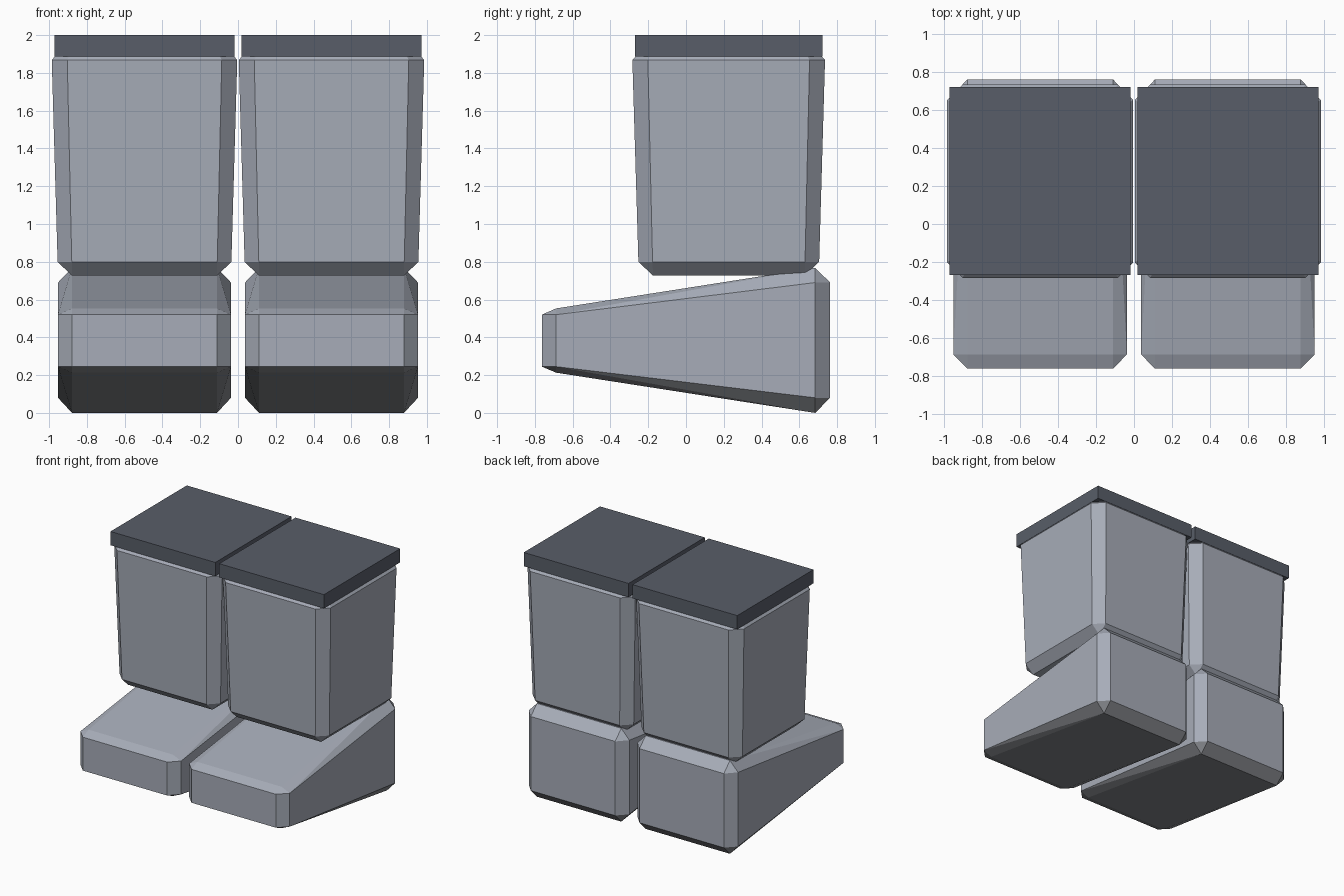
import bpy, bmesh, math

if "Cube" in bpy.data.objects:
    bpy.data.objects.remove(bpy.data.objects["Cube"])


def material(name, rgb):
    m = bpy.data.materials.new(name)
    m.diffuse_color = (*rgb, 1.0)
    m.use_nodes = True
    m.node_tree.nodes["Principled BSDF"].inputs["Base Color"].default_value = m.diffuse_color
    return m


BODY = material("light_grey", (0.386, 0.415, 0.480))
CAP = material("dark_grey", (0.098, 0.111, 0.140))
SOLE = material("mid_grey", (0.250, 0.260, 0.280))


def octagon(hx, y0, y1, c, z):
    """Rectangle with cut corners at height z."""
    pts = []
    for s in (-1, 1):
        pts += [(s * hx, y0 + c, z), (s * hx, y1 - c, z),
                (s * (hx - c), y0, z), (s * (hx - c), y1, z)]
    return pts


def solid(name, points, x, mats, sole=False):
    """Convex flat-faced solid; downward faces optionally get the second material."""
    bm = bmesh.new()
    for p in points:
        bm.verts.new(p)
    bmesh.ops.convex_hull(bm, input=bm.verts)
    bmesh.ops.dissolve_limit(bm, angle_limit=math.radians(0.5),
                             verts=bm.verts, edges=bm.edges)
    bmesh.ops.recalc_face_normals(bm, faces=bm.faces)
    bm.normal_update()
    if sole:
        for f in bm.faces:
            f.material_index = 1 if f.normal.z < -0.3 else 0
    me = bpy.data.meshes.new(name)
    bm.to_mesh(me)
    bm.free()
    for m in mats:
        me.materials.append(m)
    ob = bpy.data.objects.new(name, me)
    ob.location.x = x
    bpy.context.collection.objects.link(ob)
    return ob


# Tapered leg with cut corners: small lower face, wide top, narrow lip
leg = [(s * 0.385, y, 0.727) for s in (-1, 1) for y in (-0.175, 0.63)]
leg += octagon(0.46, -0.252, 0.705, 0.075, 0.80)
leg += octagon(0.491, -0.284, 0.736, 0.082, 1.868)
leg += octagon(0.475, -0.267, 0.72, 0.075, 1.887)

# Flat square cap on top of the leg
cap = [(s * 0.477, y, z) for s in (-1, 1) for y in (-0.27, 0.722) for z in (1.887, 2.0)]

# Wedge foot: (y, y outer, bottom, lower edge, upper edge, top) at each end
foot = []
for y, y_out, z0, z1, z2, z3 in ((-0.688, -0.763, 0.213, 0.245, 0.52, 0.553),
                                 (0.684, 0.763, 0.0, 0.08, 0.69, 0.768)):
    for s in (-1, 1):
        foot += [(s * 0.384, y, z0), (s * 0.384, y, z3)]
        for z in (z1, z2):
            foot += [(s * 0.458, y, z), (s * 0.384, y_out, z)]

for side, x in (("left", -0.495), ("right", 0.495)):
    solid(side + "_leg", leg, x, [BODY])
    solid(side + "_cap", cap, x, [CAP])
    solid(side + "_foot", foot, x, [BODY, SOLE], sole=True)
